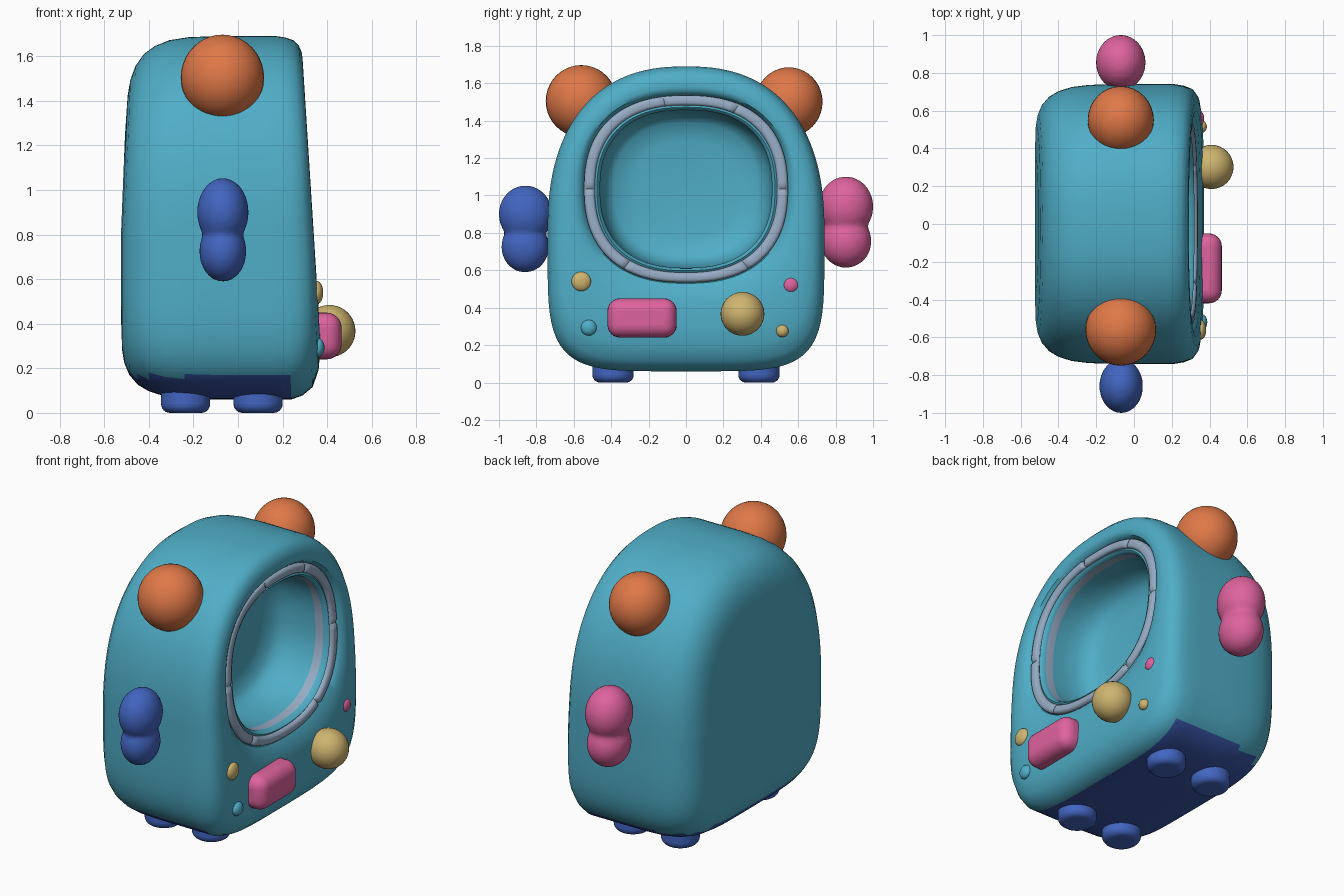
import bpy, bmesh
from math import cos, sin, pi
from mathutils import Vector, Matrix

cube = bpy.data.objects.get("Cube")
if cube:
    bpy.data.objects.remove(cube)


def material(name, r, g, b):
    m = bpy.data.materials.new(name)
    m.use_nodes = True
    m.diffuse_color = (r, g, b, 1)
    m.node_tree.nodes["Principled BSDF"].inputs["Base Color"].default_value = (r, g, b, 1)
    return m


TEAL = material("teal", 0.08, 0.42, 0.57)
NAVY = material("navy", 0.04, 0.09, 0.38)
GREY = material("blue grey", 0.31, 0.41, 0.55)
ORANGE = material("orange", 0.74, 0.19, 0.065)
PINK = material("pink", 0.73, 0.125, 0.34)
BLUE = material("blue", 0.055, 0.13, 0.53)
SAND = material("sand", 0.62, 0.46, 0.16)


def finish(name, bm, mats, angle=40):
    bmesh.ops.recalc_face_normals(bm, faces=bm.faces)
    mesh = bpy.data.meshes.new(name)
    bm.to_mesh(mesh)
    bm.free()
    for m in mats:
        mesh.materials.append(m)
    ob = bpy.data.objects.new(name, mesh)
    bpy.context.collection.objects.link(ob)
    bpy.ops.object.select_all(action='DESELECT')
    ob.select_set(True)
    bpy.context.view_layer.objects.active = ob
    bpy.ops.object.shade_smooth_by_angle(angle=angle * pi / 180)
    return ob


# Cross-sections, as polar superellipses in the y-z plane
N = 180
ANGLES = [2 * pi * i / N for i in range(N)]


def polar(a, half_y, half_z, power, centre_z):
    c, s = cos(a), sin(a)
    r = (abs(c / half_y) ** power + abs(s / half_z) ** power) ** (-1 / power)
    return Vector((0, r * c, centre_z + r * s))


def outline(a, scale=1):
    high, power = (0.89, 2.4) if sin(a) >= 0 else (0.74, 4.8)
    p = polar(a, 0.74, high, power, 0)
    return p * scale + Vector((0, 0, 0.8))


def opening(a, scale=1):
    return polar(a, 0.55 * scale, 0.505 * scale, 2.4, 1.035)


def lean(p, x):
    # The face slopes back with height; the rear slopes in near the top
    if x > 0:
        shift = -(p.z - 0.3) * 0.06 * x / 0.35
    else:
        shift = max(0, p.z - 0.8) * 0.04 * -x / 0.525
    return Vector((x + shift, p.y, p.z))


def loft(bm, rings, closed=False):
    loops = [[bm.verts.new(p) for p in ring] for ring in rings]
    bands = []
    pairs = list(zip(loops, loops[1:]))
    if closed:
        pairs.append((loops[-1], loops[0]))
    for a, b in pairs:
        bands.append([bm.faces.new((a[i], a[(i + 1) % N], b[(i + 1) % N], b[i]))
                      for i in range(N)])
    if not closed:
        bm.faces.new(loops[0])
        bm.faces.new(loops[-1])
    return bands


# Body: rounded back, tilted front, porthole lip and hollow bowl in one skin
back = [(0.02, -0.525), (0.5, -0.525), (0.7, -0.52), (0.78, -0.51), (0.85, -0.488),
        (0.91, -0.45), (0.95, -0.4), (0.98, -0.33), (0.995, -0.24), (1, -0.12),
        (1, 0), (1, 0.14)]
front = [(0, 0.23), (0.04, 0.28), (0.12, 0.325), (0.28, 0.355), (0.5, 0.37),
         (0.75, 0.372), (0.9, 0.362), (1, 0.335)]
bowl = [(0.98, 0.3), (0.89, 0.3), (0.885, 0.328), (0.865, 0.337), (0.845, 0.325),
        (0.835, 0.3), (0.835, 0.24), (0.83, 0.15), (0.81, 0.06), (0.77, 0),
        (0.7, -0.04), (0.5, -0.06), (0.02, -0.065)]
rings = [[lean(outline(a, s), x) for a in ANGLES] for s, x in back]
rings += [[lean(outline(a).lerp(opening(a), t), x) for a in ANGLES] for t, x in front]
rings += [[lean(opening(a, k), x) for a in ANGLES] for k, x in bowl]
bm = bmesh.new()
bands = loft(bm, rings)
for f in bm.faces:
    c = f.calc_center_median()
    if c.z < 0.165 and -0.48 < c.x < 0.245:
        f.material_index = 1
inner_band = len(back) + len(front) + 5
for f in bands[inner_band]:
    f.material_index = 2
finish("body", bm, [TEAL, NAVY, GREY])

# Porthole ring with shallow seams between its segments
ring_profile = [(0.885, 0.29), (0.885, 0.335), (0.895, 0.347), (0.915, 0.353), (0.96, 0.353),
                (0.98, 0.347), (0.99, 0.335), (0.99, 0.29)]
seams = [round(N * d / 360) % N for d in (0, 58, 103, 180, 232, 308)]
rings = []
for k, x in ring_profile:
    rings.append([lean(opening(a, k), x - (0.015 if i in seams else 0))
                  for i, a in enumerate(ANGLES)])
bm = bmesh.new()
loft(bm, rings, closed=True)
finish("porthole_ring", bm, [GREY])


def ball(bm, centre, radii):
    m = Matrix.Translation(centre) @ Matrix.Diagonal((*radii, 1))
    bmesh.ops.create_uvsphere(bm, u_segments=32, v_segments=20, radius=1, matrix=m)


def ellipsoid(name, centre, radii, mat):
    bm = bmesh.new()
    ball(bm, centre, radii)
    return finish(name, bm, [mat], 180)


# Ears
ellipsoid("right_ear", (-0.07, -0.56, 1.505), (0.187, 0.19, 0.192), ORANGE)
ellipsoid("left_ear", (-0.07, 0.55, 1.5), (0.175, 0.18, 0.185), ORANGE)


# Two-lobed arms, blended into one surface
def arm(name, lobes, mat):
    bm = bmesh.new()
    for centre, radii in lobes:
        ball(bm, centre, radii)
    ob = finish(name, bm, [mat], 180)
    remesh = ob.modifiers.new("blend", 'REMESH')
    remesh.mode = 'VOXEL'
    remesh.voxel_size = 0.014
    remesh.use_smooth_shade = True
    smooth = ob.modifiers.new("soften", 'SMOOTH')
    smooth.iterations = 6


arm("blue_arm", [((-0.068, -0.858, 0.9), (0.116, 0.144, 0.154)),
                 ((-0.068, -0.86, 0.725), (0.106, 0.128, 0.137))], BLUE)
arm("pink_arm", [((-0.07, 0.855, 0.94), (0.132, 0.147, 0.162)),
                 ((-0.07, 0.855, 0.755), (0.122, 0.137, 0.142))], PINK)


# Rounded solids: pill button and feet
def bevelled(name, bm, mat, width):
    ob = finish(name, bm, [mat], 60)
    bevel = ob.modifiers.new("round", 'BEVEL')
    bevel.width = width
    bevel.segments = 6
    bevel.limit_method = 'ANGLE'
    return ob


bm = bmesh.new()
bmesh.ops.create_cube(bm, size=1, matrix=Matrix.Translation((0.38, -0.235, 0.345))
                      @ Matrix.Diagonal((0.17, 0.37, 0.21, 1)))
bevelled("pill_button", bm, PINK, 0.068)

for x, end in ((-0.235, "rear"), (0.09, "face")):
    for y, side in ((-0.39, "right"), (0.39, "left")):
        bm = bmesh.new()
        bmesh.ops.create_cone(bm, cap_ends=True, segments=40, radius1=0.11, radius2=0.11,
                              depth=0.14, matrix=Matrix.Translation((x, y, 0.07)))
        bevelled(f"{end}_{side}_foot", bm, BLUE, 0.04)

# Knob and small studs on the face
ellipsoid("round_knob", (0.41, 0.302, 0.367), (0.117, 0.117, 0.117), SAND)
for name, x, y, z, r, mat in (("upper_sand_stud", 0.354, -0.56, 0.54, 0.052, SAND),
                              ("teal_stud", 0.36, -0.52, 0.293, 0.042, TEAL),
                              ("pink_stud", 0.343, 0.56, 0.52, 0.042, PINK),
                              ("lower_sand_stud", 0.358, 0.515, 0.275, 0.033, SAND)):
    ellipsoid(name, (x, y, z), (0.028, r, r), mat)
